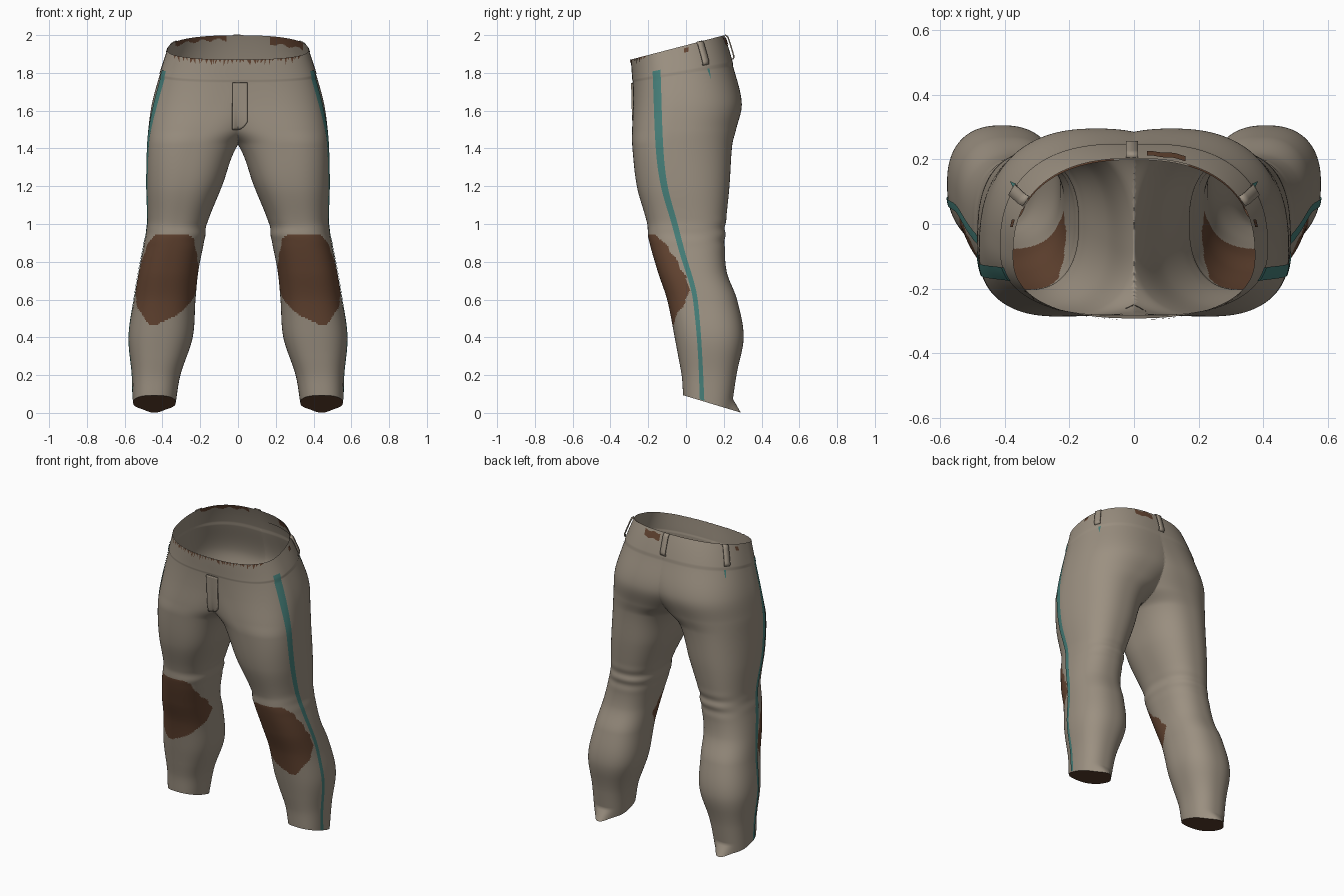
import bpy, bmesh, random
from math import sin, cos, pi, exp, asin, copysign, radians

random.seed(4)
cube = bpy.data.objects.get("Cube")
if cube:
    bpy.data.objects.remove(cube, do_unlink=True)

def material(name, rgb):
    m = bpy.data.materials.new(name)
    m.use_nodes = True
    m.diffuse_color = (*rgb, 1)
    bsdf = m.node_tree.nodes["Principled BSDF"]
    bsdf.inputs["Base Color"].default_value = (*rgb, 1)
    bsdf.inputs["Roughness"].default_value = 0.9
    return m

cloth = material("taupe cloth", (0.33, 0.28, 0.22))
brown = material("worn brown", (0.13, 0.06, 0.032))
teal = material("teal stripe", (0.06, 0.21, 0.19))

# Trouser half sections: height, outer x, inner x, front y, back y
SECTIONS = [
    (.055, .555, .33, -.015, .24), (.2, .56, .305, -.025, .265),
    (.4, .578, .24, -.06, .305), (.6, .55, .225, -.1, .27),
    (.75, .525, .21, -.15, .215), (.93, .49, .175, -.2, .205),
    (1.0, .48, .165, -.205, .21), (1.2, .485, .085, -.26, .23),
    (1.42, .48, 0, -.285, .245), (1.5, .475, -.1, -.285, .265),
    (1.64, .455, -.23, -.28, .295), (1.8, .413, -.32, -.282, .247),
    (1.935, .37, -.37, -.29, .2)]
# Side stripe: height, y, half width
STRIPE = [(.06, .085, .012), (.3, .075, .011), (.5, .06, .012), (.65, .04, .013),
          (.85, -.02, .015), (1.0, -.06, .016), (1.2, -.115, .018),
          (1.4, -.14, .02), (1.84, -.156, .021)]
# Knee patch: height, inner and outer angle from straight ahead
KNEE = [(.462, .15, .3), (.5, -.18, .52), (.58, -.9, 1.09), (.66, -1.45, 1.36),
        (.75, -1.4, 1.35), (.85, -.88, 1.15), (.92, -.6, .88), (.946, -.3, .65)]
HEM, WAIST, POWER = SECTIONS[0][0], SECTIONS[-1][0], 2.4

def smooth(t):
    t = min(1, max(0, t))
    return t * t * (3 - 2 * t)

def curve(table, z):
    """Smooth interpolation of a table by height."""
    n = len(table)
    i = max([k for k in range(n - 1) if table[k][0] <= z], default=0)
    a, b = table[i], table[i + 1]
    p, q = table[max(i - 1, 0)], table[min(i + 2, n - 1)]
    h = b[0] - a[0]
    t = min(1, max(0, (z - a[0]) / h))
    out = []
    for k in range(1, len(a)):
        m0 = (b[k] - p[k]) / (b[0] - p[0]) * h
        m1 = (q[k] - a[k]) / (q[0] - a[0]) * h
        d = b[k] - a[k]
        out.append(a[k] + t * m0 + t * t * (3 * d - 2 * m0 - m1) + t ** 3 * (m0 + m1 - 2 * d))
    return out

def ring(z):
    """Centre x, widest y, half width, front and back depth; knee creases and waistband."""
    xo, xi, yf, yb = curve(SECTIONS, z)
    crease = .005 * sin(z * 75) * exp(-((z - .95) / .06) ** 2)
    band = 1.01 if z > 1.8 else 1
    cy = (yf + yb) / 2 - .055 * smooth((z - 1) / .4)
    return ((xo + xi - crease / 2) / 2, cy, (xo - xi) / 2 * band,
            (cy - yf) * band, (yb + crease - cy) * band)

def place(x, y, z):
    """Slant the waist and hem."""
    cx, cy, rx, front, back = ring(z)
    slant = .26 * smooth((z - 1.6) / .335) - .33 * (1 - smooth(z / .3))
    return x, y, max(0, z + slant * (y - cy - (back - front) / 2))

def power(v):
    return copysign(abs(v) ** (2 / POWER), v)

def bulge(t):
    return max(0, 1 - abs(t) ** POWER) ** (1 / POWER)

def around(a, z, grow=1):
    cx, cy, rx, front, back = ring(z)
    y = cy + grow * (back if sin(a) > 0 else front) * power(sin(a))
    if sin(a) > 0:  # heel lip
        y += .05 * max(0, 1 - (z - HEM) / .05) * sin(a) ** 14
    return place(cx + grow * rx * power(cos(a)), y, z)

def on_face(x, z, side, off):
    """Point on the front (-1) or back (1) surface at x."""
    cx, cy, rx, front, back = ring(z)
    depth = back if side > 0 else front
    return place(x, cy + side * (depth * bulge((abs(x) - cx) / rx) + off), z)

def on_outside(y, z, off):
    cx, cy, rx, front, back = ring(z)
    return place(cx + rx * bulge((y - cy) / (back if y > cy else front)) + off, y, z)

def span(a, b, n):
    return [a + (b - a) * i / n for i in range(n + 1)]

def sheet(name, us, vs, fn, mats, rule=None, closed=False, mirror=False, thick=0):
    """Grid surface from a point function, coloured per face by a rule."""
    bm = bmesh.new()
    rows = [[bm.verts.new(fn(u, v)) for u in us] for v in vs]
    n = len(us)
    for lo, hi in zip(rows, rows[1:]):
        for i in range(n if closed else n - 1):
            j = (i + 1) % n
            bm.faces.new((lo[i], lo[j], hi[j], hi[i]))
    if closed:  # hem closure
        bm.faces.new(rows[0][::-1]).material_index = 1
        bmesh.ops.bisect_plane(bm, geom=bm.verts[:] + bm.edges[:] + bm.faces[:],
                               plane_co=(0, 0, 0), plane_no=(1, 0, 0), clear_inner=True)
    for f in bm.faces:
        if rule and rule(f.calc_center_median()):
            f.material_index = 1
    finish(name, bm, mats, mirror, thick)

def finish(name, bm, mats, mirror=False, thick=0):
    mesh = bpy.data.meshes.new(name)
    bm.to_mesh(mesh)
    bm.free()
    for m in mats:
        mesh.materials.append(m)
    ob = bpy.data.objects.new(name, mesh)
    bpy.context.collection.objects.link(ob)
    if thick:
        mod = ob.modifiers.new("thickness", 'SOLIDIFY')
        mod.thickness, mod.offset = thick, 0
    if mirror:
        ob.modifiers.new("mirror", 'MIRROR')
    bpy.ops.object.select_all(action='DESELECT')
    ob.select_set(True)
    bpy.context.view_layer.objects.active = ob
    bpy.ops.object.shade_smooth_by_angle(angle=radians(40))

# Trousers with a ragged patch on the front of each knee
def is_knee(p):
    if not KNEE[0][0] < p.z < KNEE[-1][0]:
        return False
    cx, cy, rx, front, back = ring(p.z)
    u = max(-1, min(1, (p.x - cx) / rx))
    angle = asin(copysign(abs(u) ** (POWER / 2), u))
    inner, outer = curve(KNEE, p.z)
    ragged = .03 * sin(p.z * 80)
    return p.y < cy and inner + ragged < angle < outer + ragged

sheet("trousers", span(0, 2 * pi, 160)[:-1], span(HEM, WAIST, 220), around,
      [cloth, brown], is_knee, closed=True, mirror=True)

# Side stripes
def stripe_point(u, z):
    y, half = curve(STRIPE, z)
    return on_outside(y + u * half, z, .004)

sheet("side_stripe", span(-1, 1, 4), span(HEM + .005, 1.84, 110), stripe_point,
      [teal], mirror=True)

# Fly flap, with its lower corner rounded off
def fly_point(u, v):
    low = 1.5 + .04 * max(0, (u - .4) / .6) ** 2
    return on_face(-.03 + .08 * u, low + (1.79 - low) * v, -1, .005)

sheet("fly_flap", span(0, 1, 8), span(0, 1, 24), fly_point, [cloth], thick=.009)

# Belt loops
def lift(z):
    return .003 + .011 * min(1, 4 * sin(pi * (z - 1.82) / (WAIST - 1.82)))

heights = span(1.82, WAIST, 16)
sheet("back_belt_loop", span(-.025, .012, 2), heights,
      lambda x, z: on_face(x, z, 1, lift(z)), [cloth], thick=.007)
sheet("side_belt_loop", span(.46, .58, 2), heights,
      lambda a, z: around(a, z, 1 + 2.5 * lift(z)), [cloth], mirror=True, thick=.007)

# Lining at the back of the waist, worn unevenly along its rim
def is_worn(p):
    depth = WAIST + .26 * (p.y + .045) - p.z
    ragged = .008 * sin(p.x * 75)
    return (-.33 < p.x < -.06 and depth < .024 + ragged) or (.17 < p.x and depth < .045 + ragged)

sheet("waist_lining", span(-.345, .345, 90), span(WAIST - .07, WAIST, 14),
      lambda x, z: on_face(x, z, 1, -.005), [cloth, brown], is_worn)

# Worn marks outside the waistband, and teal scraps under the side loops
sheet("worn_waist_mark", span(.04, .16, 10), span(1.885, 1.922, 3),
      lambda x, z: on_face(x, z + .004 * sin(x * 90), 1, .004), [brown])
sheet("worn_side_mark", span(-.01, .014, 2), span(1.9, 1.922, 2),
      lambda y, z: on_outside(y, z, .005), [brown], mirror=True)
sheet("teal_scrap", span(-1, 1, 2), span(1.755, 1.8, 3),
      lambda u, z: around(.56 + u * .5 * (z - 1.75), z, 1.012), [teal], mirror=True)

# Frayed threads hanging along the front rim
bm = bmesh.new()
for i in range(34):
    x = -.33 + .02 * i + random.uniform(-.006, .006)
    wide, drop = random.uniform(.004, .009), random.uniform(.012, .034)
    corners = [(x - wide, WAIST), (x + wide, WAIST), (x + random.uniform(-.01, .01), WAIST - drop)]
    bm.faces.new([bm.verts.new(on_face(px, pz, -1, .004)) for px, pz in corners])
finish("frayed_threads", bm, [brown])
